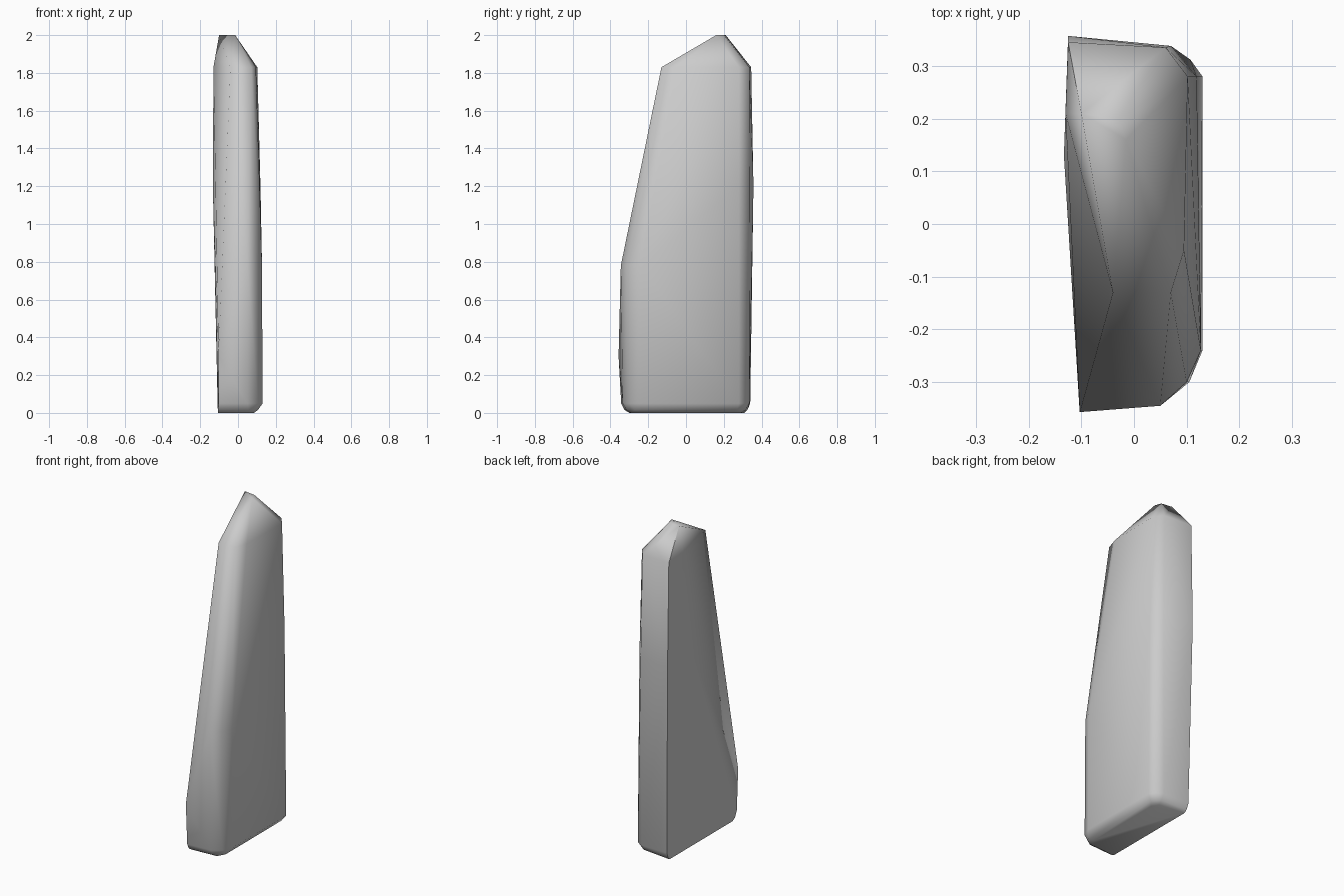
import bpy, bmesh

if "Cube" in bpy.data.objects:
    bpy.data.objects.remove(bpy.data.objects["Cube"])

# Corner outlines of the stone by height: z -> (x, y)
levels = {
    0.0:  [(-.105, -.30), (.06, -.29), (.085, -.24), (.085, .25), (.06, .29), (-.105, .31)],
    0.015: [(-.105, -.325), (.055, -.315), (.105, -.27), (.105, .27), (.065, .315), (-.107, .325)],
    0.05: [(-.104, -.343), (.05, -.335), (.105, -.30), (.13, -.24),
           (.13, .28), (.107, .312), (.065, .335), (-.108, .34)],
    0.3:  [(-.103, -.357)],
    0.78: [(.05, -.345), (.10, -.30), (.127, -.24)],
    1.2:  [(-.133, .13), (-.125, .357), (.119, .28), (.07, .338)],
    1.83: [(-.04, -.13), (.07, -.13), (.095, -.05), (.102, .28), (.06, .335),
           (-.125, .345), (-.13, .21)],
    2.0:  [(-.015, .16), (-.03, .20), (-.10, .21)],
}

# Standing stone slab: hull around the outlines
bm = bmesh.new()
for z, outline in levels.items():
    for x, y in outline:
        bm.verts.new((x, y, z))
hull = bmesh.ops.convex_hull(bm, input=bm.verts[:])
loose = {v for v in hull["geom_interior"] + hull["geom_unused"]
         if isinstance(v, bmesh.types.BMVert)}
bmesh.ops.delete(bm, geom=list(loose), context='VERTS')
bmesh.ops.recalc_face_normals(bm, faces=bm.faces[:])

mesh = bpy.data.meshes.new("standing_stone")
bm.to_mesh(mesh)
bm.free()
stone = bpy.data.objects.new("standing_stone", mesh)
bpy.context.collection.objects.link(stone)

# Soft rounded edges, crisp cut on the left side
bpy.context.view_layer.objects.active = stone
stone.select_set(True)
bpy.ops.object.shade_smooth_by_angle(angle=1.13)
